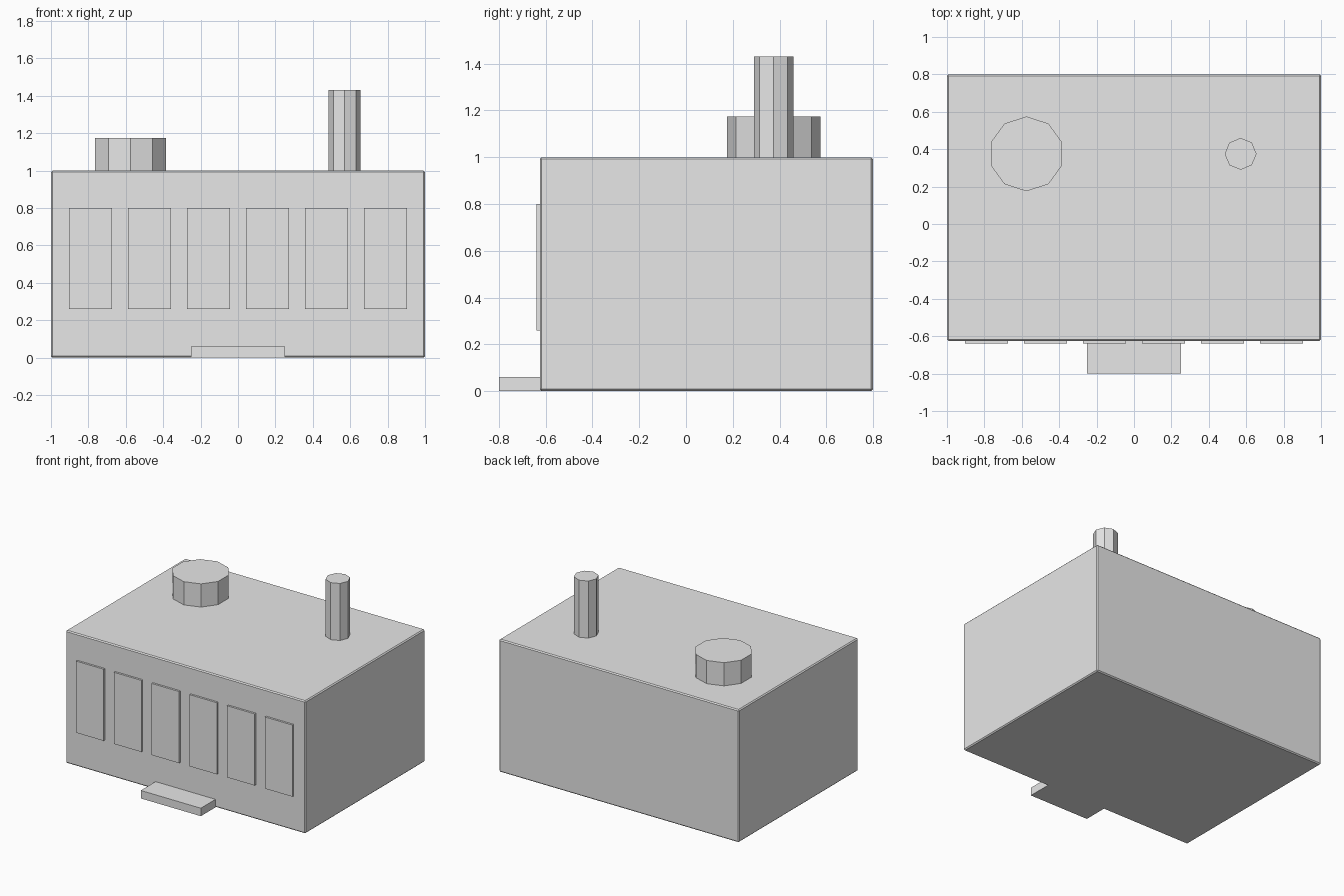
import bpy

if "Cube" in bpy.data.objects:
    bpy.data.objects.remove(bpy.data.objects["Cube"])

grey = bpy.data.materials.new("plain grey")
grey.diffuse_color = (0.8, 0.8, 0.8, 1)
grey.use_nodes = True
grey.node_tree.nodes["Principled BSDF"].inputs["Base Color"].default_value = grey.diffuse_color


def finish(name):
    ob = bpy.context.object
    ob.name = name
    ob.data.materials.append(grey)
    return ob


def box(name, lo, hi):
    centre = [(a + b) / 2 for a, b in zip(lo, hi)]
    bpy.ops.mesh.primitive_cube_add(size=1, location=centre)
    bpy.context.object.scale = [b - a for a, b in zip(lo, hi)]
    bpy.ops.object.transform_apply(location=False, rotation=False, scale=True)
    return finish(name)


def stack(name, sides, radius, x, y, z0, z1):
    bpy.ops.mesh.primitive_cylinder_add(vertices=sides, radius=radius, depth=z1 - z0,
                                        location=(x, y, (z0 + z1) / 2))
    return finish(name)


# Main block with a thin chamfer on every edge
body = box("building_body", (-1, -0.625, 0), (1, 0.8, 1))
bevel = body.modifiers.new("edge_chamfer", "BEVEL")
bevel.width = 0.008
bevel.segments = 1

# Row of six raised front panels
for i in range(6):
    x = (i - 2.5) * 0.315
    box(f"front_panel_{i + 1}", (x - 0.115, -0.64, 0.26), (x + 0.115, -0.61, 0.80))

# Door step
box("front_step", (-0.25, -0.8, 0), (0.25, -0.61, 0.06))

# Roof tank and chimney
stack("roof_tank", 10, 0.2, -0.575, 0.375, 0.99, 1.175)
stack("chimney", 8, 0.085, 0.57, 0.375, 0.99, 1.43)
